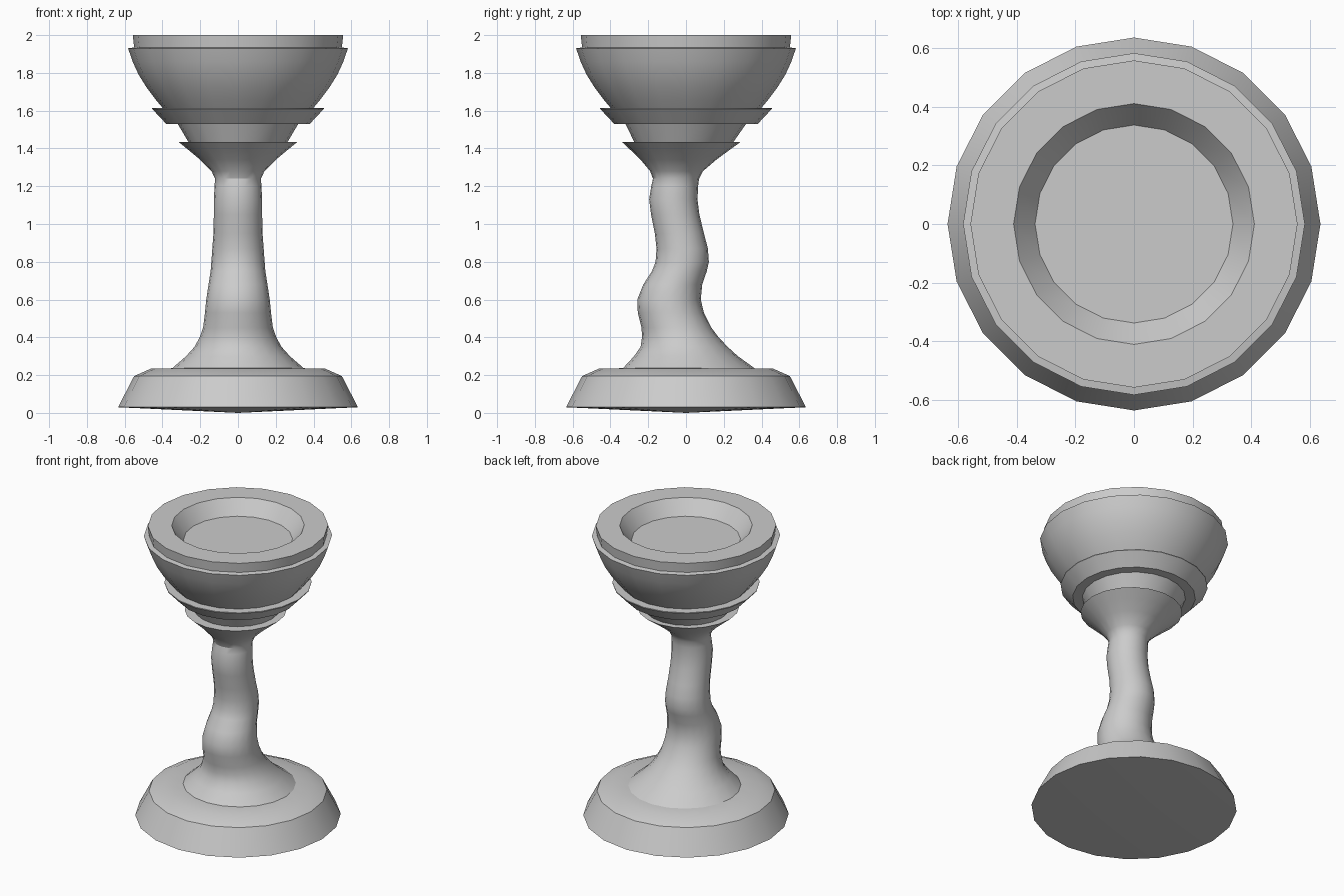
import bpy, bmesh, math

cube = bpy.data.objects.get("Cube")
if cube:
    bpy.data.objects.remove(cube, do_unlink=True)

SIDES = 20

stone = bpy.data.materials.new("grey stone")
stone.use_nodes = True
grey = (0.6, 0.6, 0.6, 1)
stone.diffuse_color = grey
stone.node_tree.nodes["Principled BSDF"].inputs["Base Color"].default_value = grey


def loft(name, rings):
    """Skin round rings (z, radius, optional y offset); radius 0 makes a tip."""
    bm = bmesh.new()
    loops = []
    for z, r, *off in rings:
        y = off[0] if off else 0
        if r == 0:
            loops.append([bm.verts.new((0, y, z))] * SIDES)
        else:
            loops.append([bm.verts.new((r * math.cos(a), y + r * math.sin(a), z))
                          for a in (math.tau * i / SIDES for i in range(SIDES))])
    for low, high in zip(loops, loops[1:]):
        for i in range(SIDES):
            j = (i + 1) % SIDES
            corners = dict.fromkeys((low[i], low[j], high[j], high[i]))
            bm.faces.new(list(corners))
    bmesh.ops.recalc_face_normals(bm, faces=bm.faces)
    mesh = bpy.data.meshes.new(name)
    bm.to_mesh(mesh)
    bm.free()
    mesh.materials.append(stone)
    obj = bpy.data.objects.new(name, mesh)
    bpy.context.collection.objects.link(obj)
    bpy.ops.object.select_all(action="DESELECT")
    obj.select_set(True)
    bpy.context.view_layer.objects.active = obj
    bpy.ops.object.shade_smooth_by_angle(angle=math.radians(32))
    return obj


# Flared foot with a chamfered top and a shallow pointed underside
loft("base", [(0, 0), (0.03, 0.635), (0.195, 0.55), (0.235, 0.46),
              (0.237, 0.3), (0.237, 0)])

# Wavy stem, swaying front to back, ending in a flared collar
loft("stem", [(0.235, 0.35, 0.015), (0.3, 0.275, 0), (0.35, 0.23, -0.01),
              (0.4, 0.203, -0.03), (0.45, 0.185, -0.05), (0.53, 0.175, -0.08),
              (0.6, 0.168, -0.09), (0.68, 0.156, -0.07), (0.75, 0.145, -0.035),
              (0.8, 0.141, -0.02), (0.87, 0.136, -0.02), (0.95, 0.13, -0.035),
              (1.05, 0.128, -0.057), (1.13, 0.128, -0.067), (1.2, 0.124, -0.06),
              (1.24, 0.122, -0.053), (1.28, 0.14, -0.05), (1.34, 0.2, -0.04),
              (1.39, 0.26, -0.032), (1.435, 0.315, -0.025), (1.437, 0, -0.02)])

# Short cone between the collar and the flange
loft("neck", [(1.43, 0.26, -0.012), (1.54, 0.325)])

# Sharp flange under the cup
loft("flange", [(1.53, 0), (1.53, 0.38), (1.61, 0.455), (1.615, 0.455), (1.615, 0)])

# Bowl with a stepped lip and a shallow recess
loft("cup", [(1.61, 0.395), (1.66, 0.437), (1.72, 0.482), (1.79, 0.526),
             (1.86, 0.558), (1.93, 0.582), (1.935, 0.55), (2, 0.557),
             (2, 0.41), (1.905, 0.337), (1.905, 0)])
